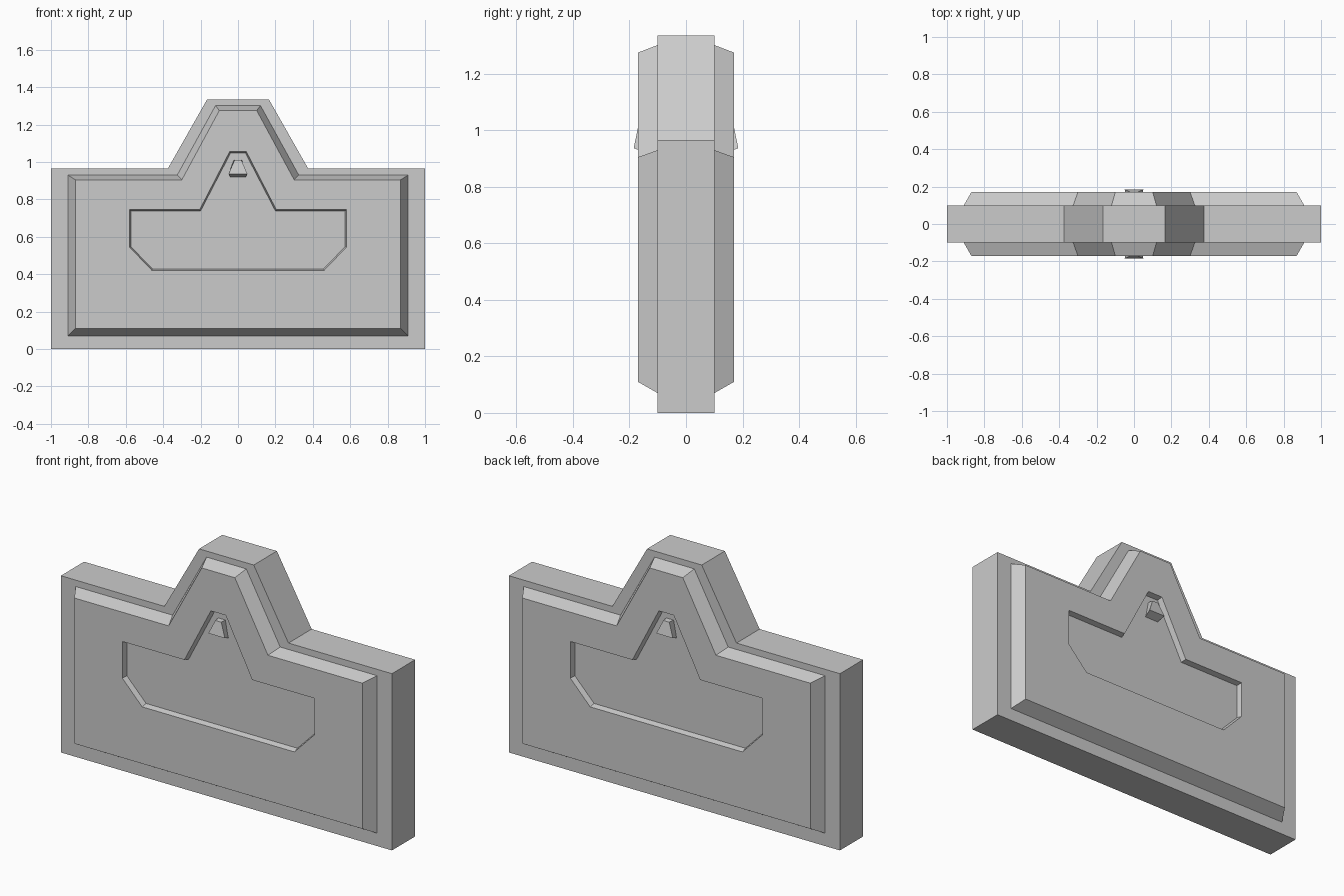
import bpy, bmesh

cube = bpy.data.objects.get("Cube")
if cube:
    bpy.data.objects.remove(cube)

grey = bpy.data.materials.new("stone_grey")
grey.use_nodes = True
colour = (0.6, 0.6, 0.6, 1)
grey.diffuse_color = colour
grey.node_tree.nodes["Principled BSDF"].inputs["Base Color"].default_value = colour


def ring(half):
    """Closed symmetric outline from its right half, listed bottom to top."""
    return half + [(-p[0], *p[1:]) for p in reversed(half)]


def at_depth(half, y):
    return ring([(x, y, z) for x, z in half])


def loft(name, rings):
    """Bridge matching rings with quads and cap both ends."""
    bm = bmesh.new()
    loops = [[bm.verts.new(p) for p in r] for r in rings]
    count = len(loops[0])
    for a, b in zip(loops, loops[1:]):
        for i in range(count):
            j = (i + 1) % count
            bm.faces.new((a[i], a[j], b[j], b[i]))
    bm.faces.new(loops[0])
    bm.faces.new(loops[-1][::-1])
    bmesh.ops.recalc_face_normals(bm, faces=bm.faces)
    mesh = bpy.data.meshes.new(name)
    bm.to_mesh(mesh)
    bm.free()
    mesh.materials.append(grey)
    obj = bpy.data.objects.new(name, mesh)
    bpy.context.collection.objects.link(obj)
    return obj


# Half outlines: slab edge, bevelled panel, sunken recess
slab = [(.46, 0), (1, 0), (1, .965), (.375, .965), (.165, 1.335)]
panel_base = [(.46, .07), (.91, .07), (.91, .93), (.325, .93), (.12, 1.302)]
panel_top = [(.46, .11), (.87, .11), (.87, .905), (.3, .905), (.1, 1.275)]
recess_rim = [(.46, .42), (.58, .545), (.58, .745), (.205, .745), (.045, 1.055)]
recess_floor = [(.457, .428), (.573, .548), (.573, .738), (.2, .738), (.04, 1.047)]

# Plaque body: the same stepped relief on front and back
front = [at_depth(recess_floor, -.14), at_depth(recess_rim, -.17),
         at_depth(panel_top, -.17), at_depth(panel_base, -.1),
         at_depth(slab, -.1)]
back = [[(x, -y, z) for x, y, z in r] for r in reversed(front)]
loft("plaque_body", front + back)

# Small wedge-shaped stud in each recess
for side, name in ((-1, "front_stud"), (1, "back_stud")):
    root = ring([(.04, side * .135, .917), (.022, side * .135, 1.012)])
    face = ring([(.05, side * .185, .937), (.018, side * .17, 1.01)])
    loft(name, [root, face])
